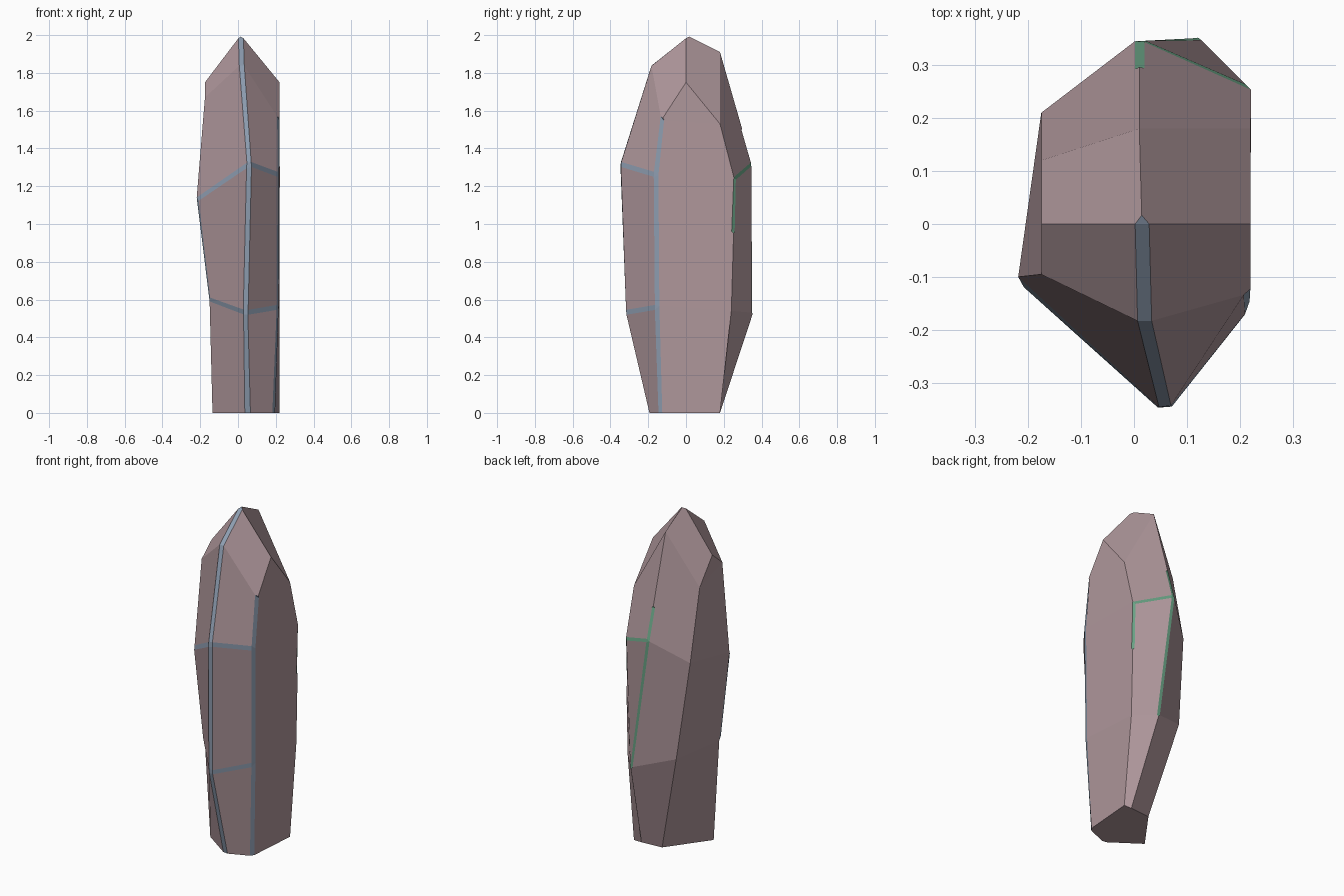
import bpy, bmesh

if "Cube" in bpy.data.objects:
    bpy.data.objects.remove(bpy.data.objects["Cube"])

# Flat colours
def make_mat(name, rgb):
    m = bpy.data.materials.new(name)
    m.diffuse_color = (*rgb, 1.0)
    m.use_nodes = True
    m.node_tree.nodes["Principled BSDF"].inputs["Base Color"].default_value = m.diffuse_color
    return m

mats = [make_mat("dusty_rose_stone", (0.43, 0.31, 0.33)),
        make_mat("blue_grey_edge", (0.27, 0.34, 0.44)),
        make_mat("green_edge", (0.14, 0.36, 0.23))]

# Cross-sections from bottom to shoulder.
# Corner order: front left, front, front right, back right, back, back left
FL, F, FR, BR, B, BL = range(6)
sections = [
    [(-.135, -.07, 0), (.05, -.2, 0), (.195, -.14, 0), (.22, .18, 0), (.17, .18, 0), (.04, .17, 0)],
    [(-.155, -.11, .60), (.04, -.33, .53), (.215, -.155, .56), (.22, .24, .54), (.12, .355, .53), (-.11, .25, .60)],
    [(-.22, -.11, 1.13), (.06, -.36, 1.32), (.218, -.16, 1.26), (.22, .26, 1.24), (.01, .35, 1.32), (-.175, .21, 1.18)],
    [(-.175, -.095, 1.67), (.02, -.19, 1.85), (.22, -.13, 1.55), (.22, .18, 1.53), (.01, .18, 1.91), (-.175, .12, 1.60)],
]

bm = bmesh.new()
r = [[bm.verts.new(p) for p in s] for s in sections]

# Base and side facets
bm.faces.new(r[0][::-1])
for lo, hi in zip(r, r[1:]):
    for i in range(6):
        j = (i + 1) % 6
        bm.faces.new((lo[i], lo[j], hi[j], hi[i]))

# Pointed cap
apex = bm.verts.new((.015, 0, 2))
left = bm.verts.new((-.175, 0, 1.75))
right = bm.verts.new((.22, 0, 1.75))
u = r[3]
for f in [(apex, left, u[FL], u[F]), (apex, u[F], u[FR], right),
          (apex, right, u[BR], u[B]), (apex, u[B], u[BL], left),
          (left, u[BL], u[FL]), (right, u[FR], u[BR])]:
    bm.faces.new(f)
bmesh.ops.recalc_face_normals(bm, faces=bm.faces[:])

def edge(a, b):
    return next(e for e in a.link_edges if e.other_vert(a) is b)

def part_edge(a, b, fac):
    # Split an edge and return the piece that touches a
    v = bmesh.utils.edge_split(edge(a, b), a, fac)[1]
    return edge(a, v)

# Worn edges: blue-grey on the front, green on the back
blue = [edge(r[k][c], r[k + 1][c]) for k in range(3) for c in (F, FR)]
blue += [edge(r[k][a], r[k][a + 1]) for k in (1, 2) for a in (FL, F)]
blue += [edge(u[F], apex), edge(r[1][FL], r[2][FL])]
green = [edge(r[2][BR], r[2][B]), edge(r[1][B], r[2][B]),
         part_edge(r[2][B], r[3][B], .3), part_edge(r[2][BR], r[1][BR], .4)]

for edges, mat, width in ((blue, 1, .026), (green, 2, .018)):
    bmesh.ops.bevel(bm, geom=edges, offset=width, offset_type='WIDTH', segments=1,
                    profile=.5, affect='EDGES', clamp_overlap=True, material=mat)
bmesh.ops.recalc_face_normals(bm, faces=bm.faces[:])

me = bpy.data.meshes.new("standing_stone")
bm.to_mesh(me)
bm.free()
for m in mats:
    me.materials.append(m)
ob = bpy.data.objects.new("standing_stone", me)
bpy.context.collection.objects.link(ob)
